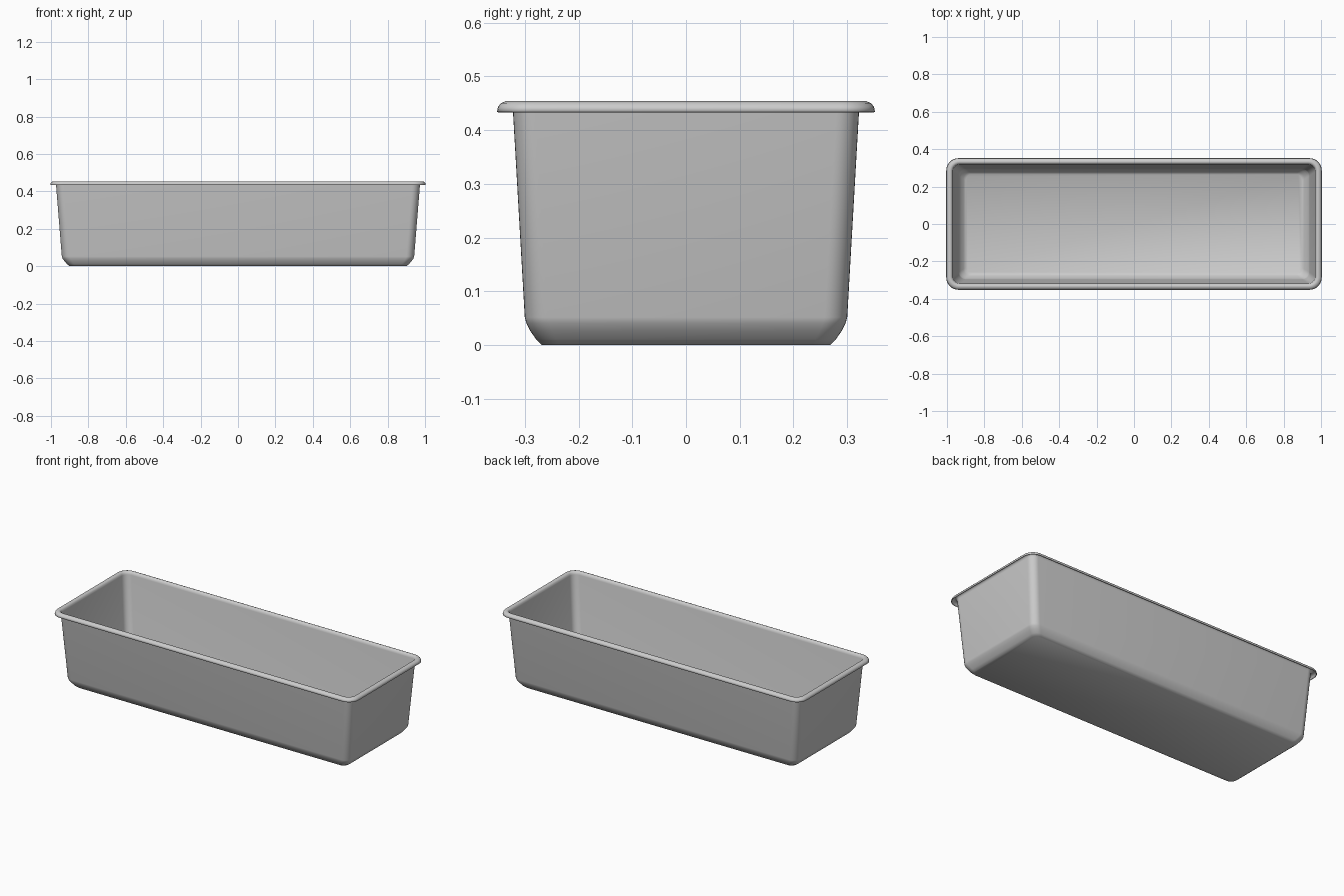
import bpy, bmesh, math

if "Cube" in bpy.data.objects:
    bpy.data.objects.remove(bpy.data.objects["Cube"])

SEG = 8  # steps per rounded corner

def ring(bm, hx, hy, r, z):
    """Rounded rectangle of vertices with half sizes hx, hy and corner radius r."""
    verts = []
    for k, (sx, sy) in enumerate([(1, 1), (-1, 1), (-1, -1), (1, -1)]):
        for i in range(SEG + 1):
            a = math.pi / 2 * (k + i / SEG)
            verts.append(bm.verts.new((sx * (hx - r) + r * math.cos(a),
                                       sy * (hy - r) + r * math.sin(a), z)))
    return verts

# Sheet profile: half length, half width, corner radius, height
profile = [
    (0.900, 0.268, 0.035, 0.000),   # floor edge
    (0.914, 0.279, 0.038, 0.011),   # rounded base
    (0.928, 0.290, 0.041, 0.027),
    (0.938, 0.297, 0.042, 0.041),
    (0.942, 0.300, 0.042, 0.052),   # tapered wall
    (0.973, 0.322, 0.042, 0.436),
    (0.975, 0.324, 0.044, 0.445),   # lip rolled outward and down
    (0.980, 0.329, 0.048, 0.450),
    (0.986, 0.335, 0.052, 0.450),
    (0.994, 0.342, 0.058, 0.447),
    (0.998, 0.346, 0.061, 0.442),
    (1.000, 0.348, 0.062, 0.433),
]

bm = bmesh.new()
rings = [ring(bm, *p) for p in profile]
bm.faces.new(rings[0][::-1])
for lo, hi in zip(rings, rings[1:]):
    n = len(lo)
    for i in range(n):
        j = (i + 1) % n
        bm.faces.new((lo[i], lo[j], hi[j], hi[i]))

mesh = bpy.data.meshes.new("loaf_pan")
bm.to_mesh(mesh)
bm.free()
pan = bpy.data.objects.new("loaf_pan", mesh)
bpy.context.collection.objects.link(pan)

# Thin sheet metal, thickened inward
solid = pan.modifiers.new("thickness", 'SOLIDIFY')
solid.thickness = 0.004
solid.offset = -1

bpy.context.view_layer.objects.active = pan
pan.select_set(True)
bpy.ops.object.shade_smooth_by_angle(angle=math.radians(50))
